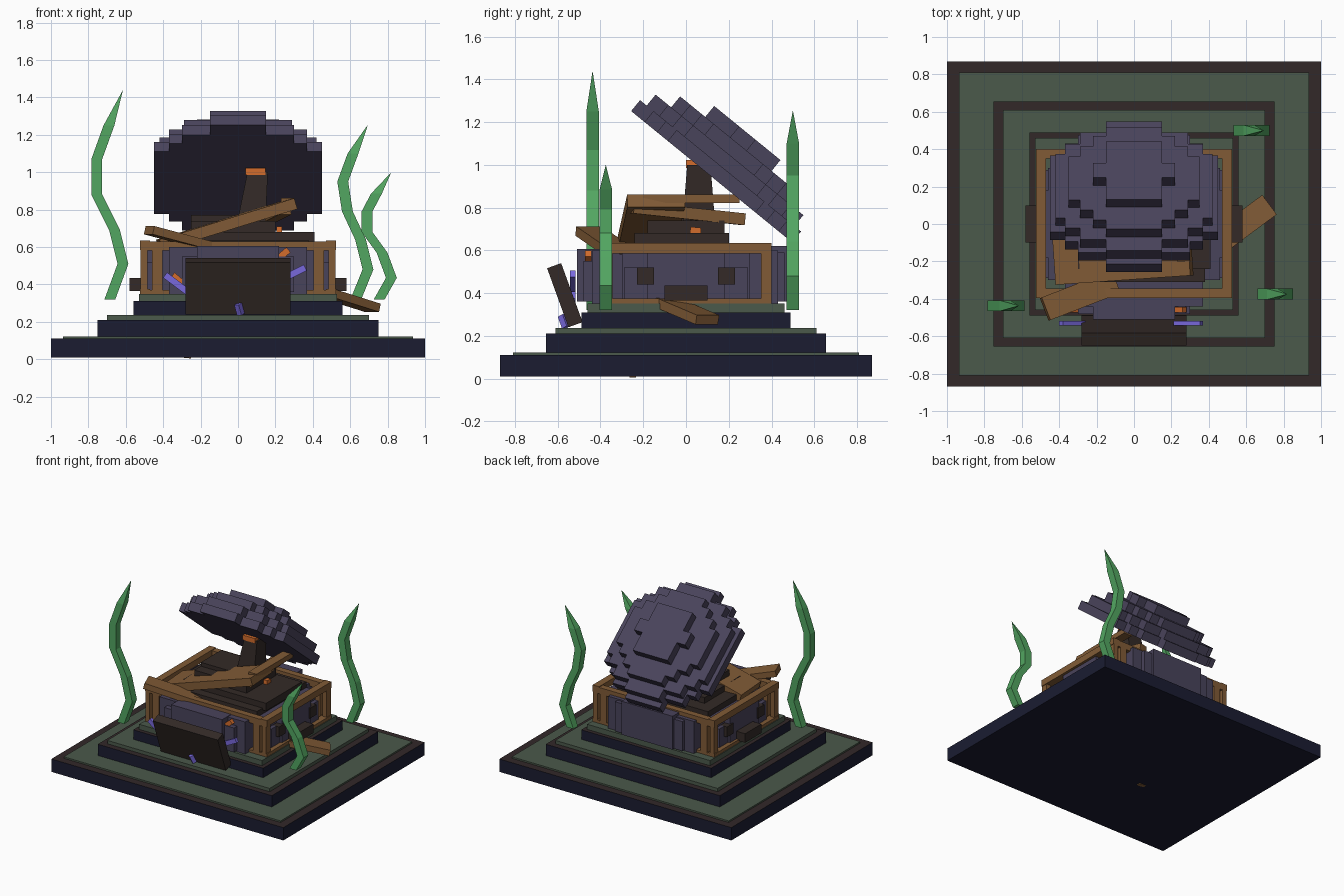
import bpy, bmesh
from math import radians
from mathutils import Vector, Matrix

cube = bpy.data.objects.get("Cube")
if cube:
    bpy.data.objects.remove(cube, do_unlink=True)


def material(name, rgb):
    m = bpy.data.materials.new(name)
    m.use_nodes = True
    m.diffuse_color = (*rgb, 1)
    m.node_tree.nodes["Principled BSDF"].inputs["Base Color"].default_value = (*rgb, 1)
    return m


NAVY = material("navy stone", (.0105, .0115, .031))
RIM = material("dark brown rim", (.032, .021, .022))
MOSS = material("moss green", (.07, .1, .07))
SHELL = material("slate purple", (.066, .056, .104))
WOOD = material("wood", (.22, .105, .037))
RUBBLE = material("dark rubble", (.033, .023, .02))
WEED = material("seaweed green", (.085, .38, .12))
ORANGE = material("orange", (.65, .15, .025))
CRYSTAL = material("violet crystal", (.19, .14, .72))


def finish(name, bm, *mats):
    bmesh.ops.recalc_face_normals(bm, faces=bm.faces)
    me = bpy.data.meshes.new(name)
    bm.to_mesh(me)
    bm.free()
    for m in mats:
        me.materials.append(m)
    ob = bpy.data.objects.new(name, me)
    bpy.context.collection.objects.link(ob)
    return ob


def box(name, lo, hi, *mats):
    """Axis-aligned box between two corners."""
    lo, hi = Vector(lo), Vector(hi)
    bm = bmesh.new()
    bmesh.ops.create_cube(bm, size=1, matrix=Matrix.Translation((lo + hi) / 2)
                          @ Matrix.Diagonal((*(hi - lo), 1)))
    if len(mats) > 1:  # second colour goes on the top face
        for f in bm.faces:
            f.material_index = int(f.normal.z > .5)
    return finish(name, bm, *mats)


def plank(name, a, b, width, thick, mat):
    """Board running from a to b."""
    a, b = Vector(a), Vector(b)
    d = b - a
    side = Vector((0, 0, 1)).cross(d).normalized()
    up = d.normalized().cross(side)
    rot = Matrix((d.normalized(), side, up)).transposed().to_4x4()
    bm = bmesh.new()
    bmesh.ops.create_cube(bm, size=1, matrix=Matrix.Translation((a + b) / 2) @ rot
                          @ Matrix.Diagonal((d.length, width, thick, 1)))
    return finish(name, bm, mat)


# Stepped plinth: stone tiers with moss tops
for i, (x, y, z0, z1, mx, my, mz) in enumerate([
        (1, .87, .01, .11, .935, .81, .122),
        (.75, .655, .11, .21, .70, .61, .236),
        (.56, .49, .21, .31, .53, .46, .35)]):
    box(f"plinth_tier_{i}", (-x, -y, z0), (x, y, z1), NAVY, RIM)
    box(f"moss_{i}", (-mx, -my, z1 - .01), (mx, my, mz), MOSS)

# Lower shell: blocky bowl
box("lower_shell_core", (-.37, -.44, .35), (.37, .43, .6), SHELL)
box("lower_shell_front", (-.22, -.51, .36), (.22, -.4, .605), SHELL)
box("lower_shell_front_step", (-.3, -.48, .36), (.3, -.4, .55), SHELL)
box("lower_shell_back", (-.22, .4, .36), (.22, .48, .62), SHELL)
box("lower_shell_back_step", (-.29, .38, .36), (.29, .46, .59), SHELL)
for s, side in ((1, "left"), (-1, "right")):
    def sidebox(name, x0, x1, y0, y1, z0, z1, mat):
        xs = sorted((s * x0, s * x1))
        box(f"{side}_{name}", (xs[0], y0, z0), (xs[1], y1, z1), mat)
    sidebox("shell_bulge", .3, .46, -.3, .3, .36, .59, SHELL)
    sidebox("shell_bulge_low", .3, .49, -.29, .29, .36, .52, SHELL)
    sidebox("shell_bulge_mid", .3, .505, -.18, .18, .36, .585, SHELL)
    sidebox("latch", .48, .58, -.1, .1, .365, .435, RUBBLE)
    for y in (-.19, .19):
        sidebox("stud", .44, .515, y - .04, y + .04, .44, .52, RUBBLE)
    # Crate frame, side beams and posts
    sidebox("top_beam", .47, .525, -.395, .4, .585, .635, WOOD)
    sidebox("bottom_beam", .47, .525, -.395, .4, .345, .375, WOOD)
    for y in (-.37, .375):
        sidebox("side_post", .485, .52, y - .025, y + .025, .35, .62, WOOD)
        sidebox("end_post", .405, .46, y - .025, y + .025, .35, .62, WOOD)

for end, y in (("front", -.37), ("back", .375)):
    box(f"{end}_top_beam", (-.52, y - .025, .58), (.52, y + .025, .63), WOOD)
    box(f"{end}_bottom_beam", (-.52, y - .025, .345), (.52, y + .025, .37), WOOD)

# Rubble heap and leaning pillar
box("rubble_bottom", (-.4, -.31, .58), (.38, .3, .635), RUBBLE)
box("rubble_middle", (-.3, -.24, .62), (.41, .2, .68), RUBBLE)
box("rubble_top", (-.25, -.18, .67), (.2, .18, .74), RUBBLE)
box("rubble_peak", (-.25, -.1, .73), (0, .15, .77), RUBBLE)
bm = bmesh.new()
bmesh.ops.create_cone(bm, cap_ends=True, segments=4, radius1=.113, radius2=.077, depth=.32,
                      matrix=Matrix.Translation((.085, .06, .84)) @ Matrix.Rotation(radians(45), 4, 'Z'))
for v in bm.verts:
    v.co.x += .02 * (v.co.z - .84) / .16
finish("pillar", bm, RUBBLE)
box("pillar_cap", (.04, 0, .985), (.147, .065, 1.022), ORANGE)

# Upper shell: tilted stack of stepped discs
DISCS = [
    [(.45, .265), (.37, .33), (.30, .405), (.15, .486)],
    [(.42, .22), (.37, .29), (.29, .37), (.15, .446)],
    [(.35, .15), (.29, .22), (.22, .29), (.15, .352)],
    [(.22, .05), (.15, .2)],
]
for i, steps in enumerate(DISCS):
    quarter = []
    for k, (x, y) in enumerate(steps):
        quarter.append((x, y))
        if k + 1 < len(steps):
            quarter.append((steps[k + 1][0], y))
    half = quarter + [(-x, y) for x, y in reversed(quarter)]
    outline = half + [(-x, -y) for x, y in half]
    bm = bmesh.new()
    face = bm.faces.new([bm.verts.new((x, y, i * .066)) for x, y in outline])
    geo = bmesh.ops.extrude_face_region(bm, geom=[face])["geom"]
    bmesh.ops.translate(bm, vec=(0, 0, .066), verts=[g for g in geo if isinstance(g, bmesh.types.BMVert)])
    ob = finish(f"upper_shell_disc_{i}", bm, SHELL)
    ob.rotation_euler.x = radians(-39.2)
    ob.location = (0, .12, .944)

# Fallen door panel at the front
plank("fallen_panel", (0, -.617, .528), (0, -.517, .252), .56, .07, RUBBLE)

# Loose boards
plank("long_board", (-.42, -.19, .61), (.3, -.14, .832), .27, .06, WOOD)
plank("top_cross_board", (.265, -.2, .842), (.265, .25, .842), .07, .04, WOOD)
plank("cross_board", (.25, -.25, .8), (.14, .27, .745), .07, .055, WOOD)
plank("corner_board", (-.475, -.455, .69), (-.1, -.31, .59), .13, .045, WOOD)
plank("side_board", (.45, -.1, .36), (.72, .1, .275), .13, .045, WOOD)
plank("splinter", (-.31, -.25, .02), (-.25, -.25, .014), .03, .02, WOOD)

# Orange bars and violet crystals
plank("orange_bar_left", (.21, -.458, .535), (.27, -.458, .585), .03, .035, ORANGE)
plank("orange_bar_right", (-.35, -.458, .45), (-.28, -.458, .39), .03, .035, ORANGE)
plank("orange_bar_top", (.22, .02, .695), (.22, .07, .69), .03, .03, ORANGE)
plank("crystal_right", (-.39, -.53, .45), (-.27, -.53, .36), .025, .035, CRYSTAL)
plank("crystal_left", (.22, -.53, .42), (.36, -.53, .49), .025, .035, CRYSTAL)
plank("crystal_front", (0, -.58, .295), (.015, -.56, .24), .03, .03, CRYSTAL)


# Seaweed: square bent stalks ending in a point
def seaweed(name, y, path):
    bm = bmesh.new()
    prev = None
    for x, z in path[:-1]:
        ring = [bm.verts.new((x + dx * .029, y + dy * .029, z))
                for dx, dy in ((-1, -1), (1, -1), (1, 1), (-1, 1))]
        if prev:
            for k in range(4):
                n = (k + 1) % 4
                bm.faces.new((prev[k], prev[n], ring[n], ring[k]))
        else:
            bm.faces.new(ring)
        prev = ring
    tip = bm.verts.new((path[-1][0], y, path[-1][1]))
    for k in range(4):
        bm.faces.new((prev[k], prev[(k + 1) % 4], tip))
    finish(name, bm, WEED)


seaweed("seaweed_right", -.437, [(-.685, .32), (-.615, .51), (-.66, .69), (-.755, .88),
                                 (-.755, 1.07), (-.69, 1.25), (-.615, 1.44)])
seaweed("seaweed_back", .5, [(.63, .32), (.695, .48), (.655, .64), (.585, .79),
                             (.56, .95), (.615, 1.1), (.695, 1.255)])
seaweed("seaweed_left", -.375, [(.755, .32), (.82, .435), (.77, .57), (.69, .68),
                                (.69, .79), (.74, .885), (.82, 1.0)])
